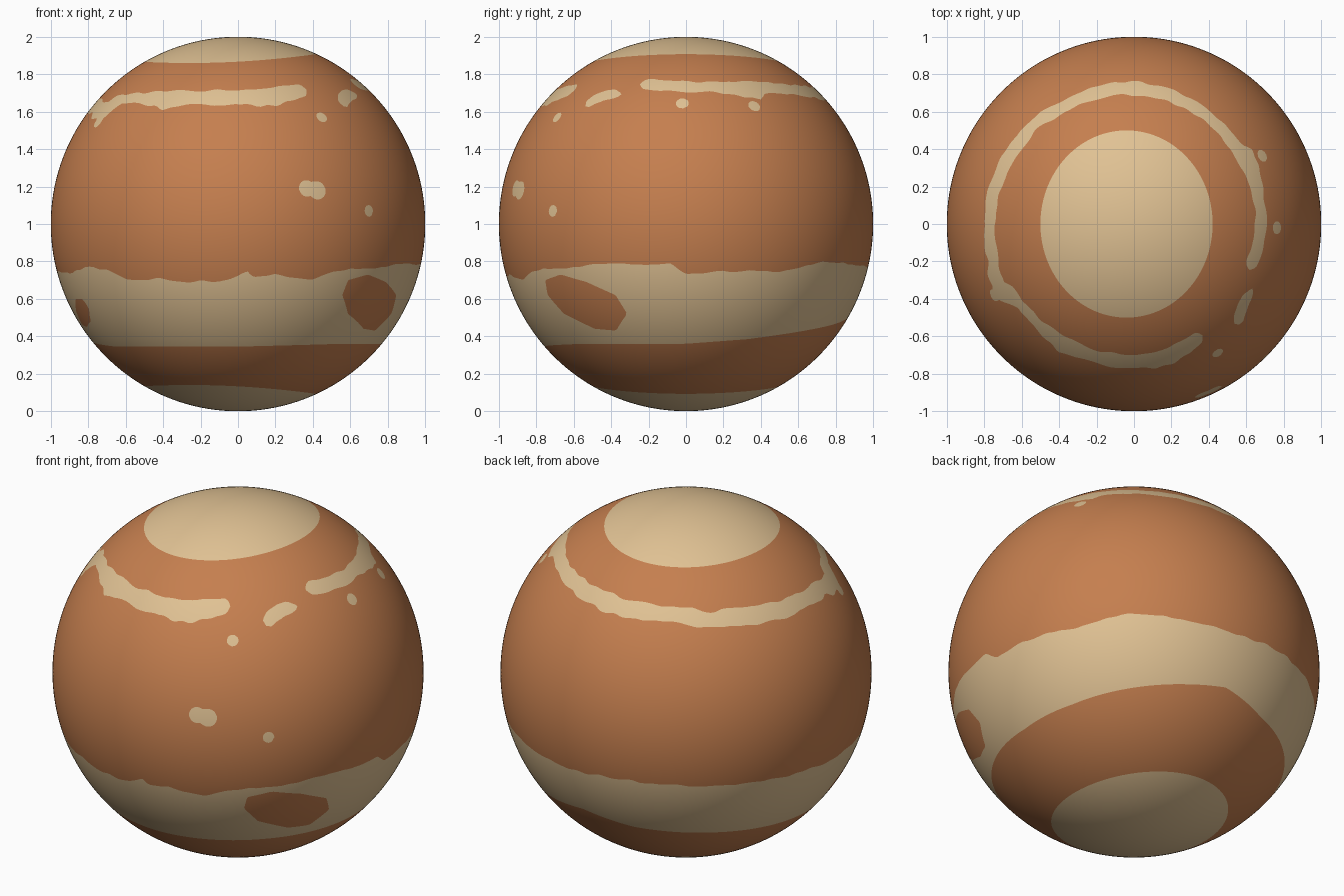
import bpy, bmesh, math
from mathutils import Vector, noise

if "Cube" in bpy.data.objects:
    bpy.data.objects.remove(bpy.data.objects["Cube"])


def material(name, rgb):
    m = bpy.data.materials.new(name)
    m.diffuse_color = (*rgb, 1)
    m.use_nodes = True
    m.node_tree.nodes["Principled BSDF"].inputs["Base Color"].default_value = m.diffuse_color
    return m


def lookup(table, az):
    """Interpolate a table of (azimuth, values...) around the full circle."""
    rows = [(table[-1][0] - 360, *table[-1][1:])] + table + [(table[0][0] + 360, *table[0][1:])]
    for a, b in zip(rows, rows[1:]):
        if a[0] <= az <= b[0]:
            t = (az - a[0]) / (b[0] - a[0])
            return [u + (v - u) * t for u, v in zip(a[1:], b[1:])]


# Upper ring: azimuth, middle radius, half width (negative half width = gap)
RING = [(-165, .78, .03), (-156, .795, .035), (-153, .79, .055), (-149, .77, .045),
        (-144, .74, .025), (-135, .735, .025), (-120, .745, .045), (-105, .735, .035),
        (-90, .735, .035), (-75, .73, .045), (-66, .71, .04), (-60, .70, .03),
        (-57, .70, -.02), (-46, .75, -.02), (-43, .755, .035), (-39, .735, .025),
        (-33, .72, .03), (-29, .72, .01), (-27, .70, -.03), (-23, .67, -.02),
        (-20, .66, .03), (0, .68, .03), (15, .68, .03), (25, .69, .045), (32, .70, .05),
        (36, .68, .03), (60, .70, .03), (90, .725, .035), (120, .73, .03),
        (135, .75, .03), (150, .755, .035), (175, .77, .03)]
# Lower band: azimuth and height of its top edge, then of its bottom edge
BAND_TOP = [(-172, .75), (-159, .735), (-144, .77), (-135, .75), (-128, .70), (-115, .71),
            (-108, .69), (-96, .695), (-90, .725), (-87, .75), (-85, .72), (-78, .73),
            (-66, .70), (-59, .74), (-51, .765), (-44, .76), (-34, .775), (-25, .79),
            (-12, .785), (-5, .79), (0, .735), (17, .75), (35, .75), (48, .80),
            (81, .77), (105, .79), (135, .77), (180, .745)]
BAND_LOW = [(-150, .345), (-90, .345), (-45, .36), (0, .36), (25, .385), (45, .42),
            (70, .465), (85, .495), (105, .445), (135, .42), (180, .37)]
# Convex patches inside the band: azimuth, height, counter-clockwise
PATCHES = [[(-24, .62), (-34, .69), (-44, .73), (-52, .70), (-53, .62), (-48, .52),
            (-36, .44), (-27, .43), (-21, .52)],
           [(-155, .60), (-161, .60), (-168, .53), (-171, .46), (-165, .45),
            (-157, .48), (-153, .55)]]
# Loose spots: azimuth, height, radius
SPOTS = [(-68, 1.19, .045), (-64.5, 1.18, .05), (-45.5, 1.07, .032), (-57, 1.57, .032),
         (-1.5, 1.645, .035), (28, 1.63, .035), (-153, 1.545, .035)]


def on_sphere(az, z):
    a, r = math.radians(az), math.sqrt(1 - (z - 1) ** 2)
    return Vector((r * math.cos(a), r * math.sin(a), z - 1))


SPOT_POINTS = [(on_sphere(a, z), rad) for a, z, rad in SPOTS]


def inside_patch(poly, az, z):
    k = math.radians(1) * .9
    result = 1
    for (a0, z0), (a1, z1) in zip(poly, poly[1:] + poly[:1]):
        ex, ez = (a1 - a0) * k, z1 - z0
        cross = ex * (z - z0) - ez * (az - a0) * k
        result = min(result, cross / math.hypot(ex, ez))
    return result


def cream(p):
    """Signed distance-like rule: positive where the surface is cream."""
    az, z, r = math.degrees(math.atan2(p.y, p.x)), p.z + 1, math.hypot(p.x, p.y)
    wiggle = noise.noise(p * 13) * .012
    # Polar cap
    f = (1 - math.hypot((p.x + .04) / .46, p.y / .5)) * .48
    # Upper ring
    if z > 1.4:
        mid, half = lookup(RING, az)
        f = max(f, half - abs(r - mid - wiggle))
    # Lower band with its patches cut out
    if z < 1:
        band = min(lookup(BAND_TOP, az)[0] + wiggle - z, z - lookup(BAND_LOW, az)[0])
        for poly in PATCHES:
            band = min(band, -inside_patch(poly, az, z))
        f = max(f, band)
    # Spots
    for c, rad in SPOT_POINTS:
        f = max(f, rad - (p - c).length)
    return f


# Planet body
bm = bmesh.new()
bmesh.ops.create_icosphere(bm, subdivisions=7, radius=1)
bm.verts.ensure_lookup_table()
value = [cream(v.co) for v in bm.verts]

# Snap vertices to the colour borders so that the edges run cleanly
moves = {}
for e in bm.edges:
    a, b = e.verts
    fa, fb = value[a.index], value[b.index]
    if fa * fb < 0:
        t = fa / (fa - fb)
        v, s = (a, t) if t < .5 else (b, 1 - t)
        if v.index not in moves or s < moves[v.index][0]:
            moves[v.index] = (s, a.co.lerp(b.co, t).normalized())
for i, (s, co) in moves.items():
    bm.verts[i].co = co
    value[i] = 0
for f in bm.faces:
    total = sum(value[v.index] for v in f.verts)
    f.material_index = int(total > 0)
    f.smooth = True
bmesh.ops.translate(bm, verts=bm.verts, vec=(0, 0, 1))

mesh = bpy.data.meshes.new("planet")
bm.to_mesh(mesh)
bm.free()
mesh.materials.append(material("rust orange", (.56, .212, .078)))
mesh.materials.append(material("pale cream", (.75, .54, .295)))
planet = bpy.data.objects.new("planet", mesh)
bpy.context.collection.objects.link(planet)
